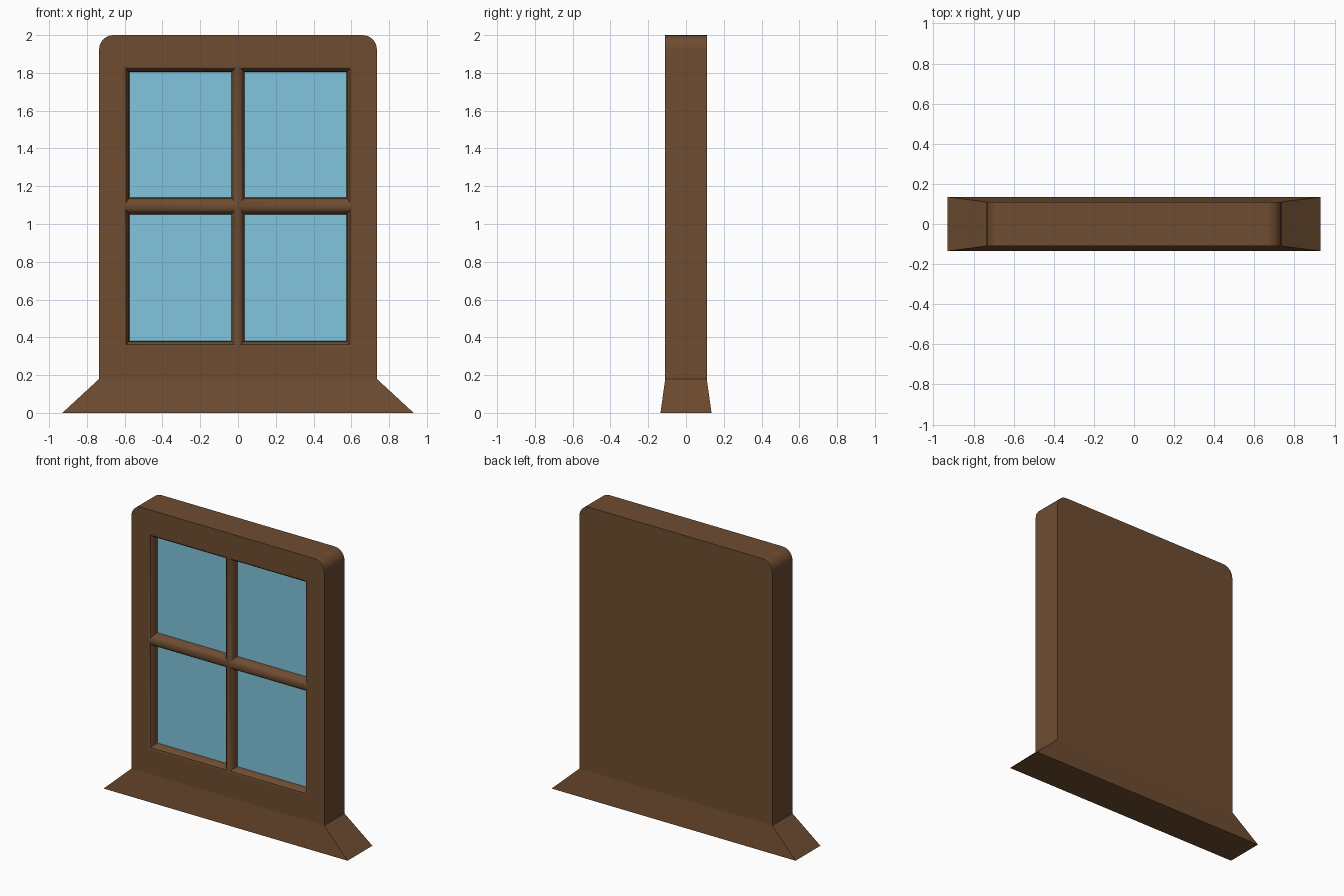
import bpy
import bmesh
from math import sin, cos, pi

if "Cube" in bpy.data.objects:
    bpy.data.objects.remove(bpy.data.objects["Cube"], do_unlink=True)


def material(name, color):
    mat = bpy.data.materials.new(name)
    mat.use_nodes = True
    mat.diffuse_color = color
    mat.node_tree.nodes["Principled BSDF"].inputs["Base Color"].default_value = color
    return mat


def add_object(name, bm, mat):
    bmesh.ops.recalc_face_normals(bm, faces=bm.faces[:])
    mesh = bpy.data.meshes.new(name)
    bm.to_mesh(mesh)
    bm.free()
    mesh.materials.append(mat)
    obj = bpy.data.objects.new(name, mesh)
    bpy.context.collection.objects.link(obj)
    return obj


brown = material("brown wood", (0.158, 0.073, 0.031, 1))
blue = material("blue glass", (0.22, 0.56, 0.72, 1))

HALF_W, TOP, SILL, DEPTH = 0.735, 2.0, 0.18, 0.11
FOOT_W, FOOT_D, RADIUS = 0.93, 0.135, 0.075
GLASS_Y = -0.055

# Each pane: opening at the front and visible glass, as (left, right, bottom, top)
columns = [((-0.605, 0), (-0.575, -0.035)), ((0, 0.605), (0.035, 0.575))]
rows = [((0.35, 1.095), (0.38, 1.05)), ((1.095, 1.835), (1.14, 1.805))]
panes = [(cx + rz, gx + gz) for cx, gx in columns for rz, gz in rows]


def rect_loop(bm, rect, y):
    x0, x1, z0, z1 = rect
    return [bm.verts.new((x, y, z)) for x, z in ((x0, z0), (x1, z0), (x1, z1), (x0, z1))]


def bridge(bm, a, b):
    for i in range(len(a)):
        j = (i + 1) % len(a)
        bm.faces.new((a[i], a[j], b[j], b[i]))


# Rounded pockets, whose shared rims form the cross bars
bm = bmesh.new()
STEPS = 4
for outer, inner in panes:
    previous = None
    for k in range(STEPS + 1):
        a = k / STEPS * pi / 2
        rect = [o + (i - o) * sin(a) for o, i in zip(outer, inner)]
        loop = rect_loop(bm, rect, -DEPTH + (GLASS_Y + DEPTH) * (1 - cos(a)))
        if previous:
            bridge(bm, previous, loop)
        previous = loop
    bm.faces.new(previous)
bmesh.ops.remove_doubles(bm, verts=bm.verts[:], dist=0.0005)
for edge in bm.edges:
    if edge.is_boundary:
        edge.smooth = False

# Frame outline with rounded top corners, extruded front to back
outline = [(HALF_W, SILL)]
for side, start in ((1, 0), (-1, pi / 2)):
    for k in range(7):
        a = start + k * pi / 12
        outline.append((side * (HALF_W - RADIUS) + RADIUS * cos(a),
                        TOP - RADIUS + RADIUS * sin(a)))
outline.append((-HALF_W, SILL))
front = [bm.verts.new((x, -DEPTH, z)) for x, z in outline]
back = [bm.verts.new((x, DEPTH, z)) for x, z in outline]
for i in range(len(outline) - 1):
    bm.faces.new((front[i], front[i + 1], back[i + 1], back[i]))
bm.faces.new(back)

# Flared foot
upper = [front[-1], front[0], back[0], back[-1]]
lower = [bm.verts.new((x, y, 0)) for x, y in ((-FOOT_W, -FOOT_D), (FOOT_W, -FOOT_D),
                                              (FOOT_W, FOOT_D), (-FOOT_W, FOOT_D))]
bridge(bm, upper, lower)
bm.faces.new(lower)
for i in range(4):
    bm.edges.get((upper[i], upper[(i + 1) % 4])).smooth = False

# Flat front between the outline and the pockets
rim = [e for e in bm.edges if e.is_boundary]
bmesh.ops.triangle_fill(bm, use_beauty=True, edges=rim, normal=(0, -1, 0))
frame = add_object("window_frame", bm, brown)

for obj in bpy.context.selected_objects:
    obj.select_set(False)
frame.select_set(True)
bpy.context.view_layer.objects.active = frame
bpy.ops.object.shade_smooth_by_angle(angle=pi / 6)
weighted = frame.modifiers.new("weighted_normals", "WEIGHTED_NORMAL")
weighted.keep_sharp = True

# Glass plates
for n, (outer, inner) in enumerate(panes):
    bm = bmesh.new()
    near = rect_loop(bm, inner, GLASS_Y - 0.003)
    far = rect_loop(bm, inner, GLASS_Y + 0.003)
    bridge(bm, near, far)
    bm.faces.new(near)
    bm.faces.new(far)
    add_object(f"glass_pane_{n + 1}", bm, blue)
